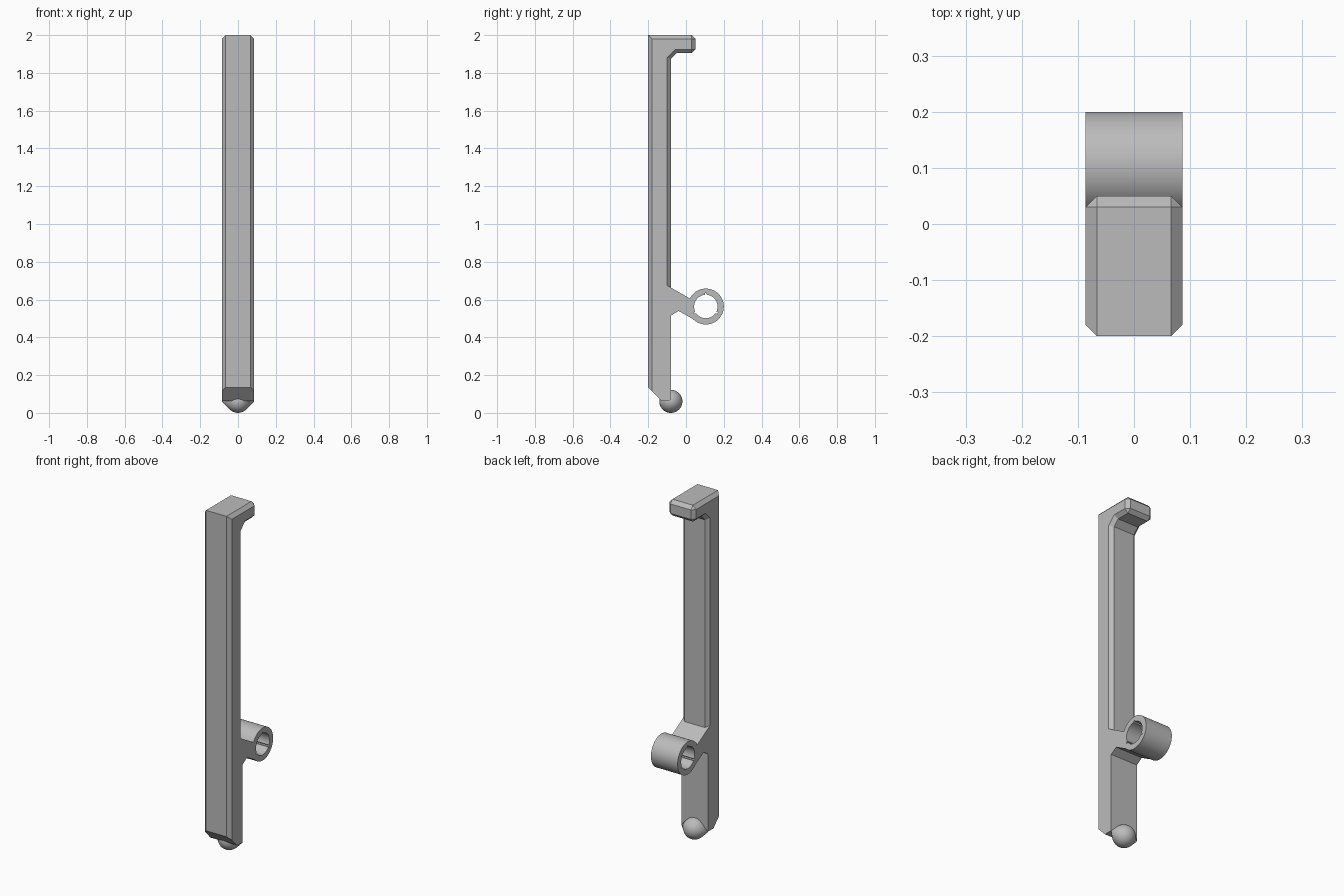
import bpy, bmesh, math

if "Cube" in bpy.data.objects:
    bpy.data.objects.remove(bpy.data.objects["Cube"], do_unlink=True)

HALF = 0.086      # half width of every part
CHAMFER = 0.02

grey = bpy.data.materials.new("light_grey")
grey.use_nodes = True
grey.diffuse_color = (0.5, 0.5, 0.5, 1)
grey.node_tree.nodes["Principled BSDF"].inputs["Base Color"].default_value = (0.5, 0.5, 0.5, 1)


def finish(bm, name, smooth=False):
    bmesh.ops.recalc_face_normals(bm, faces=bm.faces)
    mesh = bpy.data.meshes.new(name)
    bm.to_mesh(mesh)
    bm.free()
    mesh.materials.append(grey)
    obj = bpy.data.objects.new(name, mesh)
    bpy.context.collection.objects.link(obj)
    if smooth:
        bpy.ops.object.select_all(action='DESELECT')
        obj.select_set(True)
        bpy.context.view_layer.objects.active = obj
        bpy.ops.object.shade_smooth_by_angle(angle=math.radians(30))
    return obj


def prism(name, profile, chamfered=None):
    """Extrude a (y, z) profile across the width, chamfering edges picked by a rule."""
    bm = bmesh.new()
    face = bm.faces.new([bm.verts.new((-HALF, y, z)) for y, z in profile])
    out = bmesh.ops.extrude_face_region(bm, geom=[face])
    for v in out["geom"]:
        if isinstance(v, bmesh.types.BMVert):
            v.co.x = HALF
    bmesh.ops.recalc_face_normals(bm, faces=bm.faces)
    if chamfered:
        edges = [e for e in bm.edges if chamfered(e.verts[0].co, e.verts[1].co)]
        bmesh.ops.bevel(bm, geom=edges, offset=CHAMFER, segments=1,
                        affect='EDGES', profile=0.5)
    return finish(bm, name)


# Upper bar with the hook: chamfered all round except at the cut and the front top edge
SPLIT = 0.62


def upper_edges(a, b):
    if a.z < SPLIT + 0.01 and b.z < SPLIT + 0.01:
        return False
    crossing = abs(a.x - b.x) > 0.01
    return a.y > 0 if crossing else True


prism("upper_bar_and_hook",
      [(-0.2, SPLIT), (-0.2, 2), (0.05, 2), (0.05, 1.905),
       (-0.048, 1.905), (-0.08, 1.873), (-0.08, SPLIT)], upper_edges)

# Lower bar: only the front edges are chamfered
prism("lower_bar",
      [(-0.2, SPLIT), (-0.2, 0.135), (-0.13, 0.063), (-0.08, 0.063), (-0.08, SPLIT)],
      lambda a, b: a.y < -0.19 and b.y < -0.19 and abs(a.x - b.x) < 0.01)

# Arm joining the bar to the ring
prism("ring_arm",
      [(-0.1, 0.675), (0.022, 0.605), (0.025, 0.563), (0.037, 0.497),
       (-0.04, 0.54), (-0.08, 0.515), (-0.1, 0.503)])


# Ring with three small grooves in the bore
def make_ring(cy, cz, outer, inner, groove, count=144):
    bm = bmesh.new()
    rows = []
    for i in range(count):
        deg = i * 360 / count
        off = (deg - 90 + 60) % 120 - 60
        bore = groove if abs(off) < 2.6 else inner
        c, s = math.cos(math.radians(deg)), math.sin(math.radians(deg))
        rows.append([bm.verts.new((x, cy + r * c, cz + r * s))
                     for x, r in ((-HALF, outer), (HALF, outer), (HALF, bore), (-HALF, bore))])
    for i in range(count):
        p, q = rows[i], rows[(i + 1) % count]
        for k in range(4):
            n = (k + 1) % 4
            bm.faces.new((p[k], p[n], q[n], q[k]))
    return finish(bm, "ring", True)


make_ring(0.105, 0.563, 0.095, 0.062, 0.072)


# Ball foot: a sphere running into a 45 degree cone on each side
def make_foot(cy, radius, sides=48, steps=12):
    bm = bmesh.new()
    tip = radius * math.sqrt(2)
    path = [(-tip, 0)]
    for i in range(steps + 1):
        a = math.radians(135 - 90 * i / steps)
        path.append((radius * math.cos(a), radius * math.sin(a)))
    path.append((tip, 0))
    verts = [bm.verts.new((x, cy, radius + r)) for x, r in path]
    edges = [bm.edges.new(pair) for pair in zip(verts, verts[1:])]
    bmesh.ops.spin(bm, geom=verts + edges, cent=(0, cy, radius), axis=(1, 0, 0),
                   angle=math.tau, steps=sides, use_merge=True)
    bmesh.ops.remove_doubles(bm, verts=bm.verts, dist=0.0001)
    return finish(bm, "ball_foot", True)


make_foot(-0.08, 0.061)
